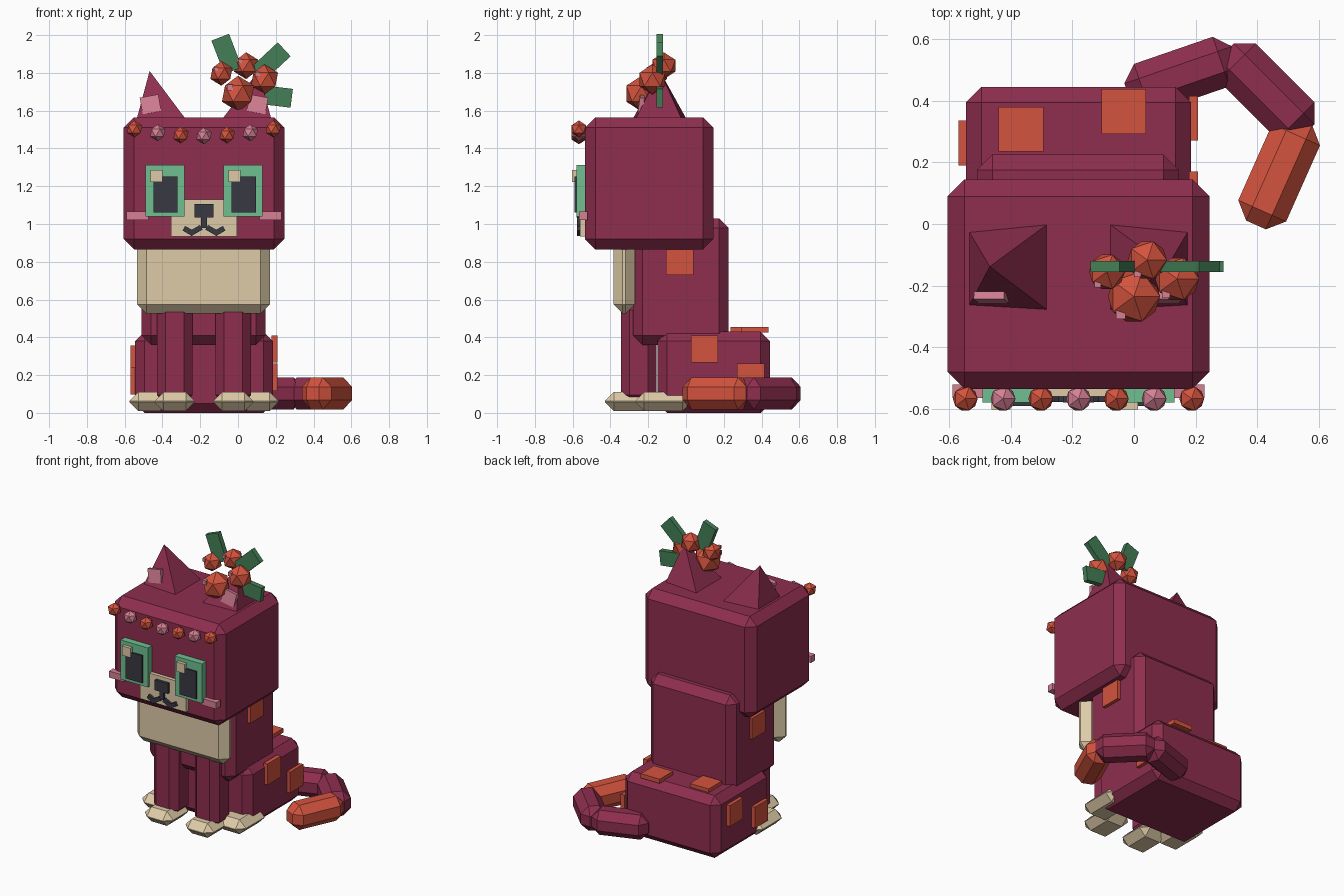
import bpy
import bmesh
from math import radians
from mathutils import Matrix, Vector

default_cube = bpy.data.objects.get("Cube")
if default_cube:
    bpy.data.objects.remove(default_cube, do_unlink=True)

MID = -0.18      # the body's own centre line in x
SIDES = (("right", -1), ("left", 1))


def to_linear(value):
    value /= 255
    return value / 12.92 if value < 0.04045 else ((value + 0.055) / 1.055) ** 2.4


def make_material(name, red, green, blue):
    colour = (to_linear(red), to_linear(green), to_linear(blue), 1.0)
    material = bpy.data.materials.new(name)
    material.use_nodes = True
    material.diffuse_color = colour
    shader = material.node_tree.nodes["Principled BSDF"]
    shader.inputs["Base Color"].default_value = colour
    shader.inputs["Roughness"].default_value = 0.9
    return material


wine = make_material("wine fur", 142, 46, 78)
orange = make_material("orange red", 212, 83, 62)
cream = make_material("cream fur", 222, 203, 168)
pink = make_material("soft pink", 214, 128, 148)
mint = make_material("mint green", 112, 192, 146)
leaf_green = make_material("leaf green", 68, 127, 86)
charcoal = make_material("charcoal", 56, 56, 66)


def finish(bm, name, material, location=(0, 0, 0), rotation=(0, 0, 0)):
    bmesh.ops.recalc_face_normals(bm, faces=bm.faces)
    mesh = bpy.data.meshes.new(name)
    bm.to_mesh(mesh)
    bm.free()
    mesh.materials.append(material)
    obj = bpy.data.objects.new(name, mesh)
    obj.location = location
    obj.rotation_euler = [radians(angle) for angle in rotation]
    bpy.context.collection.objects.link(obj)
    return obj


def block(name, material, centre, size, bevel=0, rotation=(0, 0, 0)):
    """Box with an optional single-segment chamfer."""
    bm = bmesh.new()
    bmesh.ops.create_cube(bm, size=1, matrix=Matrix.Diagonal((*size, 1)))
    if bevel:
        bmesh.ops.bevel(bm, geom=bm.edges[:], offset=bevel, segments=1,
                        affect='EDGES', clamp_overlap=True)
    return finish(bm, name, material, centre, rotation)


def span(name, material, x, y, z, bevel=0):
    """Box given by its lower and upper limit on each axis."""
    limits = (x, y, z)
    centre = [(low + high) / 2 for low, high in limits]
    size = [high - low for low, high in limits]
    return block(name, material, centre, size, bevel)


def bead(name, material, centre, radius):
    bm = bmesh.new()
    bmesh.ops.create_icosphere(bm, subdivisions=1, radius=radius)
    return finish(bm, name, material, centre)


# Main body blocks
span("head", wine, (-0.605, 0.245), (-0.535, 0.145), (0.865, 1.565), 0.055)
span("torso", wine, (-0.51, 0.145), (-0.28, 0.225), (0.36, 1.03), 0.05)
span("haunches", wine, (-0.545, 0.185), (-0.15, 0.445), (0, 0.43), 0.05)
span("chest", cream, (-0.535, 0.17), (-0.385, -0.27), (0.525, 0.93), 0.05)

# Legs, paws, ears and cheeks, one of each per side
for side, s in SIDES:
    block(side + "_front_leg", wine, (MID + s * 0.155, -0.25, 0.32),
          (0.19, 0.19, 0.54), 0.045)
    block(side + "_front_paw", cream, (MID + s * 0.155, -0.3, 0.06),
          (0.215, 0.26, 0.1), 0.048)
    block(side + "_hind_paw", cream, (MID + s * 0.288, -0.12, 0.06),
          (0.215, 0.3, 0.1), 0.048)

    bm = bmesh.new()
    base = [bm.verts.new((MID + s * x, y, 1.56)) for x, y in
            ((0.355, -0.025), (0.1, 0), (0.1, -0.28), (0.355, -0.265))]
    tip = bm.verts.new((MID + s * 0.288, -0.138, 1.81))
    bm.faces.new(base)
    for i in range(4):
        bm.faces.new((base[i], base[(i + 1) % 4], tip))
    finish(bm, side + "_ear", wine)
    block(side + "_inner_ear", pink, (MID + s * 0.283, -0.238, 1.632),
          (0.1, 0.025, 0.09), rotation=(-8, s * 10, 0))
    block(side + "_cheek", pink, (MID + s * 0.352, -0.543, 1.043),
          (0.115, 0.045, 0.045))

    # Eyes, with both highlights on the same side
    eye_x = MID + s * 0.207
    block(side + "_eye", mint, (eye_x, -0.555, 1.176), (0.208, 0.05, 0.272))
    block(side + "_pupil", charcoal, (eye_x + 0.003, -0.56, 1.157),
          (0.128, 0.06, 0.19))
    block(side + "_eye_highlight", cream, (eye_x - 0.045, -0.58, 1.254),
          (0.062, 0.045, 0.065))

    # Each half of the mouth is two small slanted bars
    block(side + "_mouth_inner", charcoal, (MID + s * 0.045, -0.565, 0.965),
          (0.07, 0.025, 0.028), rotation=(0, s * 30, 0))
    block(side + "_mouth_outer", charcoal, (MID + s * 0.085, -0.565, 0.965),
          (0.05, 0.025, 0.028), rotation=(0, -s * 30, 0))

# Muzzle and nose
span("muzzle", cream, (-0.355, -0.005), (-0.56, -0.52), (0.935, 1.13))
block("nose", charcoal, (MID, -0.56, 1.07), (0.1, 0.04, 0.07))
block("nose_line", charcoal, (MID, -0.565, 1.01), (0.03, 0.025, 0.06))

# Brow band of alternating beads, sagging at the middle
for i in range(-3, 4):
    bead("brow_bead", orange if i % 2 else pink,
         (MID + i * 0.1225, -0.567, 1.467 + 0.004 * i * i), 0.045)

# Berry bunch beside the ear, each berry with a small glint
berries = (((0, -0.235, 1.69), 0.095), ((0.14, -0.178, 1.765), 0.08),
           ((0.043, -0.117, 1.838), 0.071), ((-0.088, -0.155, 1.797), 0.065))
for centre, radius in berries:
    bead("berry", orange, centre, radius)
    glint = Vector(centre) + radius * Vector((-0.45, -0.62, 0.35))
    block("berry_glint", pink, glint, [radius * 0.32] * 3)

for x, z, tilt in ((-0.06, 1.9, -21), (0.175, 1.86, 47), (0.19, 1.677, 97)):
    block("berry_leaf", leaf_green, (x, -0.138, z), (0.1, 0.035, 0.19),
          rotation=(0, tilt, 0))

# Curled tail in three chamfered segments with an orange tip
for name, material, x, y, turn in (
        ("tail_base", wine, 0.155, 0.483, 19),
        ("tail_middle", wine, 0.43, 0.43, -45),
        ("tail_tip", orange, 0.471, 0.166, 66)):
    block(name, material, (x, y, 0.103), (0.37, 0.17, 0.17), 0.05, (0, 0, turn))

# Square fur patches on the back and flanks
PATCH = 0.145
for x, y in ((-0.367, 0.307), (-0.033, 0.365)):
    block("back_patch", orange, (x, y, 0.44), (PATCH, PATCH, 0.03))
for x, y, z in ((0.193, 0.098, 0.338), (0.193, 0.343, 0.188),
                (-0.555, 0.263, 0.285), (-0.555, -0.01, 0.17),
                (0.153, -0.033, 0.803), (-0.513, -0.04, 0.76)):
    block("flank_patch", orange, (x, y, z), (0.03, PATCH, PATCH))
